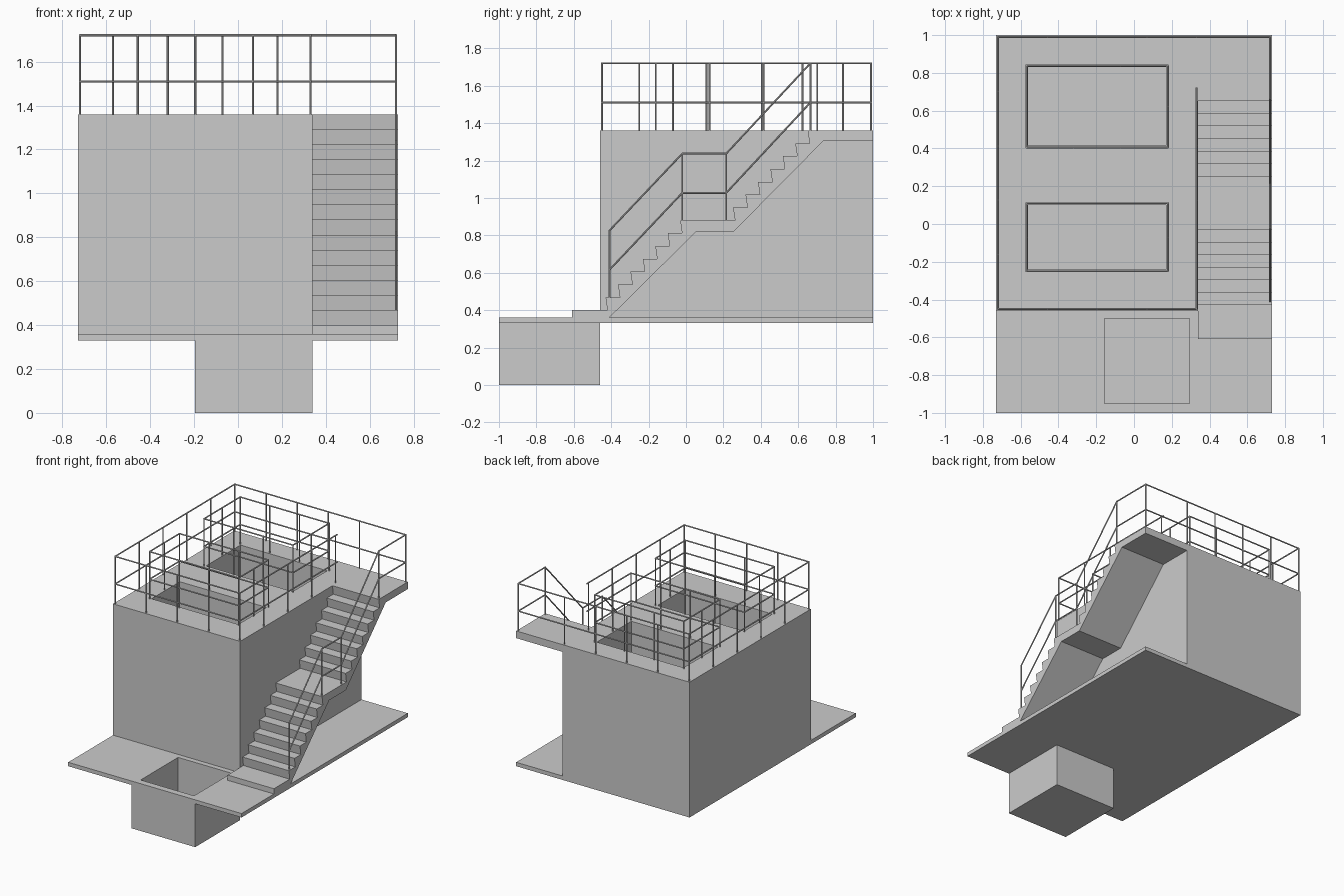
import bpy, bmesh
from mathutils import Vector

if "Cube" in bpy.data.objects:
    bpy.data.objects.remove(bpy.data.objects["Cube"])


def make_object(name, bm):
    bmesh.ops.recalc_face_normals(bm, faces=bm.faces)
    mesh = bpy.data.meshes.new(name)
    bm.to_mesh(mesh)
    bm.free()
    ob = bpy.data.objects.new(name, mesh)
    bpy.context.collection.objects.link(ob)
    return ob


def box(name, lo, hi):
    bm = bmesh.new()
    bmesh.ops.create_cube(bm, size=1)
    for v in bm.verts:
        v.co = [(a + b) / 2 + c * (b - a) for a, b, c in zip(lo, hi, v.co)]
    return make_object(name, bm)


def cut(target, lo, hi):
    cutter = box("cutter", lo, hi)
    cutter.hide_render = True
    mod = target.modifiers.new("opening", 'BOOLEAN')
    mod.operation, mod.solver, mod.object = 'DIFFERENCE', 'EXACT', cutter
    bpy.context.view_layer.objects.active = target
    bpy.ops.object.modifier_apply(modifier=mod.name)
    bpy.data.objects.remove(cutter)


def bar(bm, a, b, r=0.005):
    """Thin round tube between two points."""
    a, b = Vector(a), Vector(b)
    d = b - a
    m = d.to_track_quat('Z', 'Y').to_matrix().to_4x4()
    m.translation = (a + b) / 2
    bmesh.ops.create_cone(bm, cap_ends=True, segments=8, radius1=r, radius2=r,
                          depth=d.length + r, matrix=m)


def spread(a, b, n):
    return [a + (b - a) * i / n for i in range(n + 1)]


DECK, TOP, MID = 1.36, 1.72, 1.51


def rails(bm, points):
    """Top and middle rails along a level path on the deck."""
    for p, q in zip(points, points[1:]):
        for z in (TOP, MID):
            bar(bm, (*p, z), (*q, z))


def posts(bm, spots):
    for x, y in sorted({(round(x, 3), round(y, 3)) for x, y in spots}):
        bar(bm, (x, y, DECK), (x, y, TOP))


# Tank block with two rectangular shafts
openings = [(-0.25, 0.11), (0.405, 0.84)]
tank = box("tank_block", (-0.73, -0.46, 0.36), (0.34, 1, DECK))
for y0, y1 in openings:
    cut(tank, (-0.56, y0 + 0.01, 0.40), (0.17, y1 - 0.01, 1.5))

# Base slab and the sump below it, with a shared opening
slab = box("base_slab", (-0.73, -1, 0.33), (0.73, 1, 0.36))
sump = box("sump", (-0.195, -1, 0), (0.34, -0.46, 0.33))
for ob in (slab, sump):
    cut(ob, (-0.155, -0.95, 0.045), (0.295, -0.50, 0.5))

# Staircase: bottom pad, two flights with a landing, and upper platform
RISE, RUN = 0.96 / 14, 0.0665
profile = [(-0.41, 0.36), (-0.61, 0.36), (-0.61, 0.40)]
z = 0.40
for start in (-0.43, 0.252):
    for i in range(7):
        nose = start + i * RUN
        profile += [(nose + 0.01, z), (nose, z + RISE)]
        z += RISE
profile += [(1, DECK), (1, 1.305), (0.735, 1.305), (0.255, 0.82), (0.055, 0.82)]
bm = bmesh.new()
face = bm.faces.new([bm.verts.new((0.34, y, h)) for y, h in profile])
ext = bmesh.ops.extrude_face_region(bm, geom=[face])
moved = [v for v in ext["geom"] if isinstance(v, bmesh.types.BMVert)]
bmesh.ops.translate(bm, verts=moved, vec=(0.39, 0, 0))
make_object("staircase", bm)

# Guard rail around the deck
L, R, F, B = -0.72, 0.33, -0.45, 0.99
bm = bmesh.new()
rails(bm, [(R, 0.72), (R, F), (L, F), (L, B), (0.72, B), (0.72, 0.665)])
xs, ys = spread(L, R, 4), spread(F, B, 5)
posts(bm, [(x, y) for x in xs for y in (F, B)] + [(L, y) for y in ys]
      + [(R, y) for y in ys[:-1]] + [(0.72, B), (0.72, 0.665)])
make_object("deck_guard_rail", bm)

# Guard rails around each opening
for i, (y0, y1) in enumerate(openings):
    x0, x1 = -0.57, 0.18
    bm = bmesh.new()
    rails(bm, [(x0, y0), (x1, y0), (x1, y1), (x0, y1), (x0, y0)])
    posts(bm, [(x, y) for x in spread(x0, x1, 3) for y in (y0, y1)]
          + [(x, (y0 + y1) / 2) for x in (x0, x1)])
    make_object(f"opening_guard_rail_{i + 1}", bm)

# Stair handrail following the flights
bm = bmesh.new()
path = [(-0.41, 0.825), (-0.02, 1.237), (0.215, 1.237), (0.665, TOP)]
for p, q in zip(path, path[1:]):
    for drop in (0, 0.21):
        bar(bm, (0.72, p[0], p[1] - drop), (0.72, q[0], q[1] - drop))
for (y, h), foot in zip(path, (0.465, 0.88, 0.88)):
    bar(bm, (0.72, y, foot), (0.72, y, h))
make_object("stair_handrail", bm)
